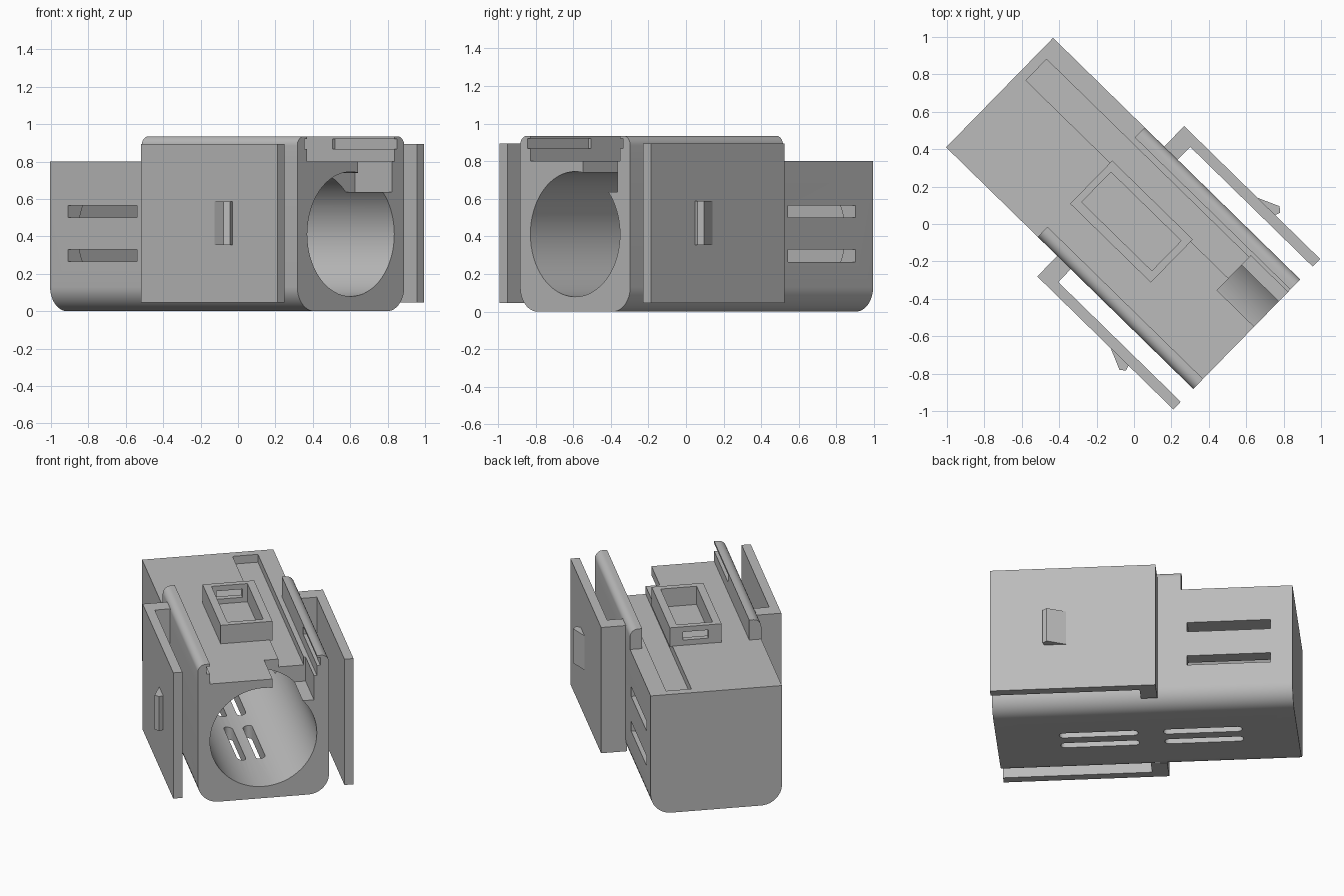
import bpy
import bmesh
from math import sin, cos, pi, radians
from mathutils import Vector

if "Cube" in bpy.data.objects:
    bpy.data.objects.remove(bpy.data.objects["Cube"], do_unlink=True)

grey = bpy.data.materials.new("light_grey_plastic")
grey.use_nodes = True
tone = (0.5, 0.5, 0.5, 1)
grey.diffuse_color = tone
grey.node_tree.nodes["Principled BSDF"].inputs["Base Color"].default_value = tone
TURN = radians(-44.35)
FRONT, BACK, HALF, TOP = 0.843, -1.005, 0.409, 0.80


def prism(name, profile, axis, lo, hi):
    """Extrude a 2D profile along x (profile is y,z) or z (profile is x,y)."""
    place = {"x": lambda p: (lo, p[0], p[1]), "z": lambda p: (p[0], p[1], lo)}[axis]
    step = Vector((hi - lo, 0, 0)) if axis == "x" else Vector((0, 0, hi - lo))
    bm = bmesh.new()
    face = bm.faces.new([bm.verts.new(place(p)) for p in profile])
    ext = bmesh.ops.extrude_face_region(bm, geom=[face])
    moved = [g for g in ext["geom"] if isinstance(g, bmesh.types.BMVert)]
    bmesh.ops.translate(bm, verts=moved, vec=step)
    bmesh.ops.recalc_face_normals(bm, faces=bm.faces)
    mesh = bpy.data.meshes.new(name)
    bm.to_mesh(mesh)
    bm.free()
    mesh.materials.append(grey)
    obj = bpy.data.objects.new(name, mesh)
    bpy.context.collection.objects.link(obj)
    return obj


def box(name, x, y, z):
    rect = [(x[0], y[0]), (x[1], y[0]), (x[1], y[1]), (x[0], y[1])]
    return prism(name, rect, "z", *z)


def arc(cx, cy, r, start, end, n=12):
    angles = [radians(start + (end - start) * i / n) for i in range(n + 1)]
    return [(cx + r * cos(t), cy + r * sin(t)) for t in angles]


def carve(obj, cutters):
    """Subtract each cutter, bake the result and drop the cutters."""
    for cutter in cutters:
        cutter.hide_render = True
        mod = obj.modifiers.new("cut", "BOOLEAN")
        mod.operation, mod.solver, mod.object = "DIFFERENCE", "EXACT", cutter
        deps = bpy.context.evaluated_depsgraph_get()
        mesh = bpy.data.meshes.new_from_object(obj.evaluated_get(deps))
        obj.modifiers.clear()
        obj.data = mesh
        bpy.data.objects.remove(cutter, do_unlink=True)


def finish(obj):
    obj.rotation_euler.z = TURN
    bpy.ops.object.select_all(action="DESELECT")
    obj.select_set(True)
    bpy.context.view_layer.objects.active = obj
    bpy.ops.object.shade_smooth_by_angle(angle=radians(30))


# Housing: square top, rounded lower edges
R = 0.13
outline = arc(-HALF + R, R, R, 180, 270) + arc(HALF - R, R, R, 270, 360)
outline += [(HALF, TOP), (-HALF, TOP)]
housing = prism("housing", outline, "x", BACK, FRONT)

# Round bore, closed at the back
bore = arc(0, 0.412, 0.333, 0, 360, 64)[:-1]
cutters = [prism("bore_cutter", bore, "x", -0.95, 1.0)]

# Long shallow channel on top and the deep notch at the mouth
cutters.append(box("channel_cutter", (-0.95, 0.60), (0.145, 0.303), (0.747, 0.9)))
cutters.append(box("notch_cutter", (0.565, 1.0), (0.057, 0.315), (0.637, 0.9)))

# Slots through both sides
for z in (0.265, 0.50):
    cutters.append(box("side_slot_cutter", (-0.87, -0.357), (-0.6, 0.6), (z, z + 0.065)))

# Round-ended slots in the bottom
for x0, x1 in ((-0.67, -0.185), (-0.03, 0.455)):
    for y in (-0.06, 0.06):
        w = 0.028
        capsule = arc(x0 + w, y, w, 90, 270, 8) + arc(x1 - w, y, w, -90, 90, 8)
        cutters.append(prism("bottom_slot_cutter", capsule, "z", -0.1, 0.25))
carve(housing, cutters)
finish(housing)

# Raised latch frame with a slotted rear wall
frame = box("latch_frame", (-0.32, 0.283), (-0.161, 0.161), (TOP - 0.005, 0.925))
carve(frame, [
    box("frame_cutter", (-0.282, 0.243), (-0.112, 0.112), (TOP + 0.002, 1.0)),
    box("frame_slot_cutter", (-0.4, -0.25), (-0.08, 0.08), (0.835, 0.89)),
])
finish(frame)

for side, s in (("left", 1), ("right", -1)):
    # Side rail: rounded outer top edge, groove on the inner face near the mouth
    r = 0.05
    section = [(0.334, TOP - 0.005), (HALF, TOP - 0.005)]
    section += arc(HALF - r, 0.935 - r, r, 0, 90, 8) + [(0.334, 0.935)]
    rail = prism(side + "_rail", [(s * y, z) for y, z in section], "x", -0.32, FRONT)
    inner, outer = sorted((s * 0.30, s * 0.355))
    carve(rail, [box("groove_cutter", (0.38, 1.0), (inner, outer), (0.868, 0.92))])
    finish(rail)

    # Side clip: short arm and long plate
    elbow = [(-0.174, 0.40), (-0.174, 0.562), (FRONT, 0.562),
             (FRONT, 0.505), (-0.073, 0.505), (-0.073, 0.40)]
    finish(prism(side + "_clip", [(x, s * y) for x, y in elbow], "z", 0.045, 0.895))

    # Catch wedge on the clip
    wedge = [(0.375, 0.555), (0.375, 0.562), (0.49, 0.612), (0.517, 0.59), (0.505, 0.555)]
    finish(prism(side + "_catch", [(x, s * y) for x, y in wedge], "z", 0.355, 0.587))
